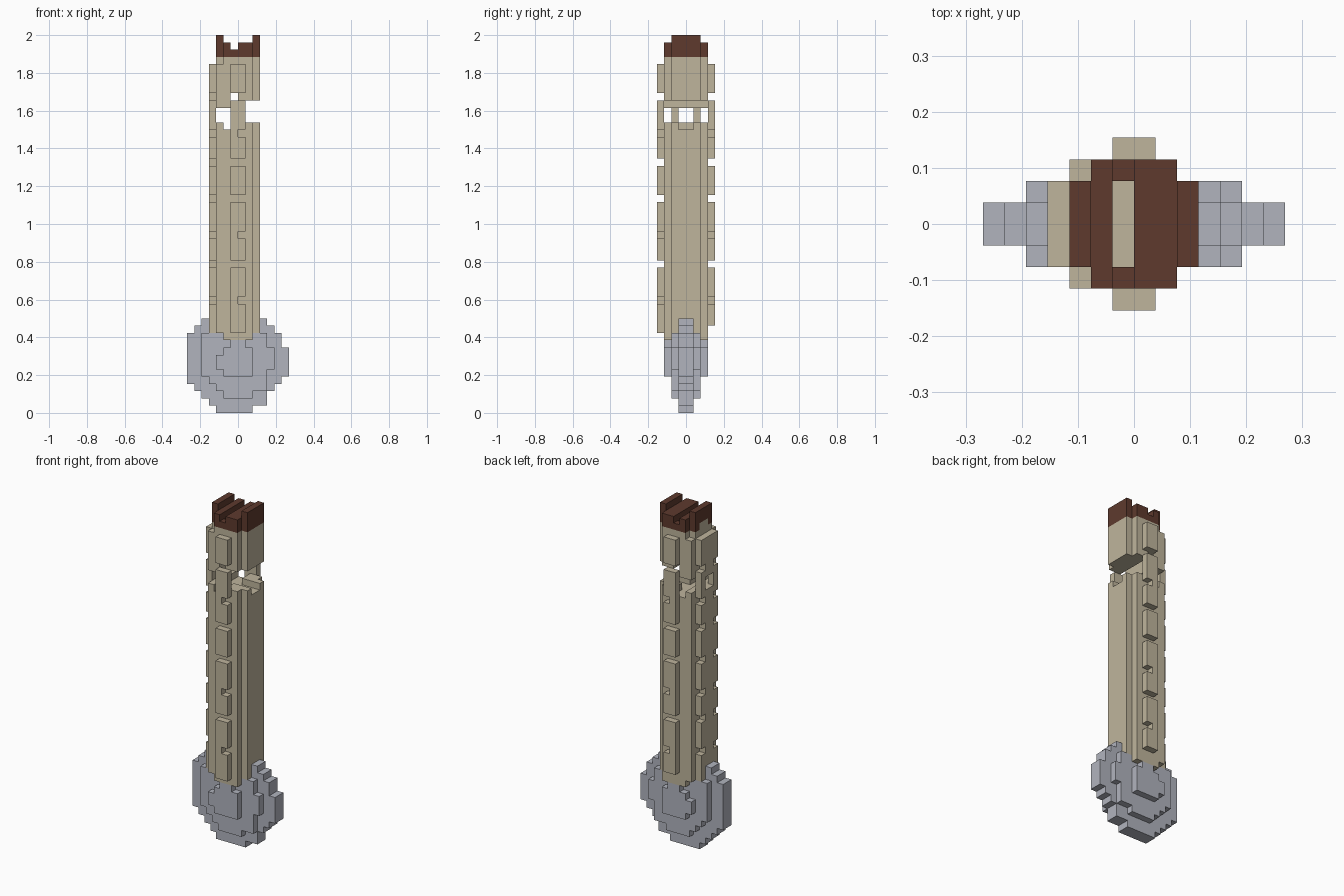
import bpy
import bmesh
from mathutils import Vector

UNIT = 2 / 52  # edge length of one block
cells = {}     # block position -> part name

old = bpy.data.objects.get("Cube")
if old:
    bpy.data.objects.remove(old, do_unlink=True)


def fill(part, xs, ys, zs):
    """Fill a range of blocks with a part, or carve it when part is None."""
    for x in range(*xs):
        for y in range(*ys):
            for z in range(*zs):
                if part:
                    cells[x, y, z] = part
                else:
                    cells.pop((x, y, z), None)


def material(name, rgb):
    mat = bpy.data.materials.new(name)
    mat.use_nodes = True
    mat.diffuse_color = (*rgb, 1)
    mat.node_tree.nodes["Principled BSDF"].inputs["Base Color"].default_value = (*rgb, 1)
    return mat


# Stepped round pommel: three layers, each thicker and smaller than the last
rim = [(-3, 2), (-4, 4), (-5, 4), (-6, 5), (-7, 6)] + [(-7, 7)] * 4 \
    + [(-7, 6)] * 2 + [(-6, 5), (-5, 4)]
middle = [(-2, 2), (-3, 4), (-4, 4), (-5, 4)] + [(-5, 5)] * 3 + [(-5, 4)] * 2
boss = [(-2, 2), (-3, 2), (-3, 2), (-2, 2), (-1, 1)]
for half, bottom, rows in ((1, 0, rim), (2, 2, middle), (3, 5, boss)):
    for i, row in enumerate(rows):
        fill("pommel", row, (-half, half), (bottom + i, bottom + i + 1))

# Shaft core with a filled-out right side
fill("shaft", (-2, 2), (-3, 3), (10, 49))
fill("shaft", (-3, 3), (-2, 2), (11, 49))
fill("shaft", (-3, -2), (-3, 3), (11, 48))

# Broken gap across the shaft
for xs, zs in (((-3, -2), (40, 42)), ((-2, -1), (39, 42)),
               ((-1, 0), (39, 44)), ((0, 3), (40, 43))):
    fill(None, xs, (-3, 3), zs)
fill(None, (0, 3), (-1, 1), (39, 40))

# Raised strips on front and back, and a wide one on the right side
fill("front_strip", (-1, 1), (-4, -3), (11, 48))
fill("back_strip", (-1, 1), (3, 4), (12, 48))
fill("side_strip", (-4, -3), (-2, 2), (11, 48))
fill(None, (-4, -3), (-1, 1), (40, 42))

# Notches between the raised bricks, alternating full and half width
for i, z in enumerate((15, 20, 24, 29, 34, 38, 43)):
    level = (z, z + 1)
    start = 0 if z in (15, 24, 38) else -1
    for ys in ((-4, -3), (3, 4)):
        fill(None, (start, 1), ys, level)
    for ys in ((-2, -1), (1, 2)):
        fill(None, (-4, -3), ys, level)

# Notched cap
fill("cap", (-2, 2), (-3, 3), (49, 51))
for xs in ((-3, -2), (2, 3)):
    fill("cap", xs, (-2, 2), (49, 52))
fill(None, (-1, 0), (-3, 3), (50, 52))
fill(None, (-1, 0), (-2, 2), (49, 50))
fill("shaft", (-3, -2), (-1, 1), (49, 50))

# Turn the blocks of each part into a clean outer skin
tan = material("tan", (0.52, 0.46, 0.335))
colours = {"pommel": material("grey", (0.44, 0.456, 0.515)),
           "cap": material("dark_brown", (0.112, 0.042, 0.027))}
AXES = [Vector(v) for v in ((1, 0, 0), (0, 1, 0), (0, 0, 1))]
for part in sorted(set(cells.values())):
    bm = bmesh.new()
    for pos, owner in cells.items():
        if owner != part:
            continue
        centre = Vector(pos) + Vector((0.5, 0.5, 0.5))
        for k in range(3):
            for sign in (1, -1):
                n = AXES[k] * sign
                if tuple(int(c) for c in Vector(pos) + n) in cells:
                    continue
                a, b = AXES[(k + 1) % 3] * sign, AXES[(k + 2) % 3]
                corners = (-a - b, a - b, a + b, b - a)
                bm.faces.new([bm.verts.new((centre + (n + c) / 2) * UNIT) for c in corners])
    bmesh.ops.remove_doubles(bm, verts=bm.verts[:], dist=UNIT / 100)
    bmesh.ops.dissolve_limit(bm, angle_limit=0.01, verts=bm.verts[:], edges=bm.edges[:])
    mesh = bpy.data.meshes.new(part)
    bm.to_mesh(mesh)
    bm.free()
    mesh.materials.append(colours.get(part, tan))
    bpy.context.collection.objects.link(bpy.data.objects.new(part, mesh))
